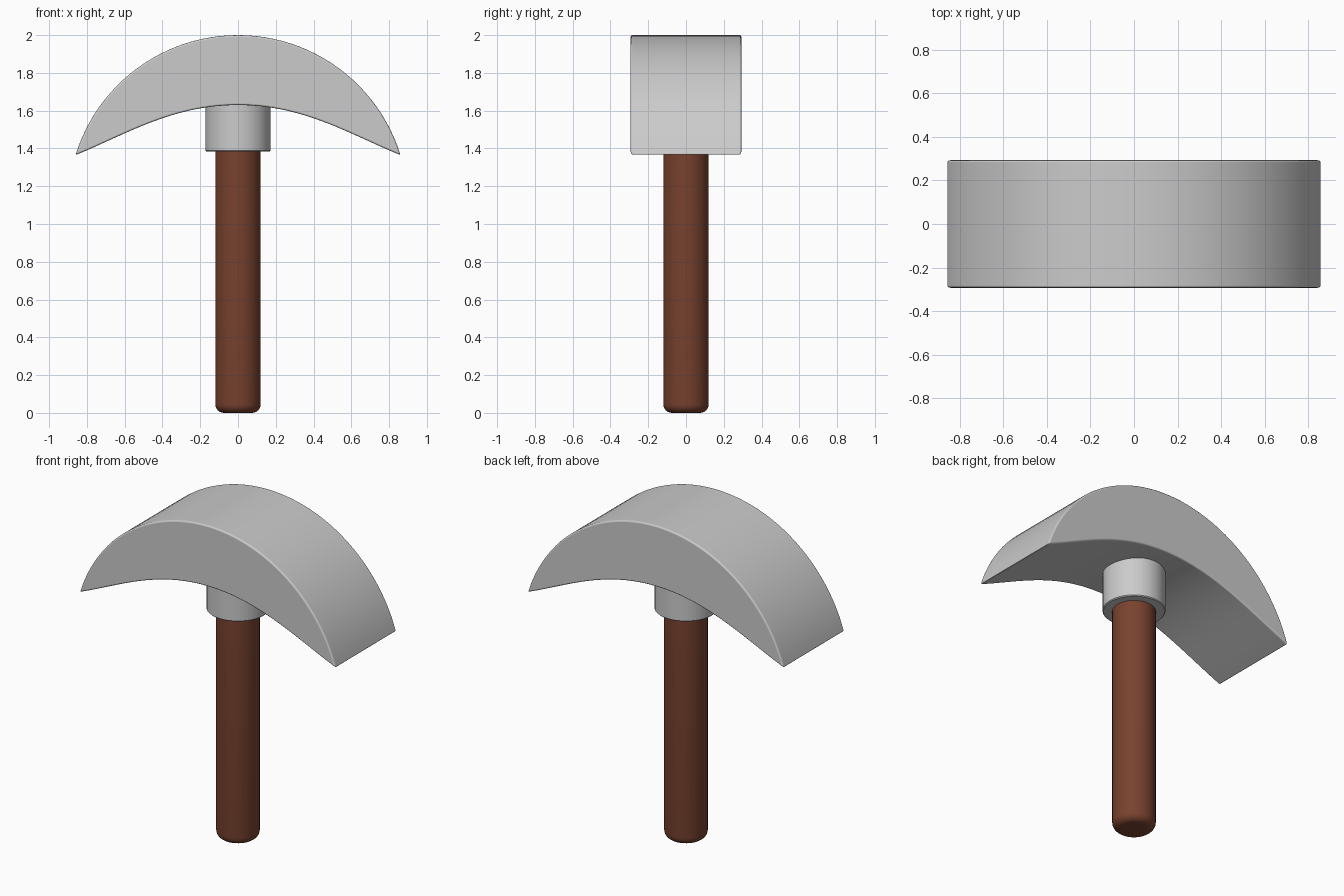
import bpy, bmesh
from math import sin, cos, pi, asin
from mathutils import Vector

if "Cube" in bpy.data.objects:
    bpy.data.objects.remove(bpy.data.objects["Cube"])


def finish(name, bm, angle=0.6):
    bmesh.ops.recalc_face_normals(bm, faces=bm.faces[:])
    mesh = bpy.data.meshes.new(name)
    bm.to_mesh(mesh)
    bm.free()
    ob = bpy.data.objects.new(name, mesh)
    bpy.context.collection.objects.link(ob)
    bpy.ops.object.select_all(action='DESELECT')
    ob.select_set(True)
    bpy.context.view_layer.objects.active = ob
    bpy.ops.object.shade_smooth_by_angle(angle=angle)
    return ob


def lathe(name, profile, sides=48):
    # Stack of (radius, z) rings with capped ends
    bm = bmesh.new()
    rings = [[bm.verts.new((r * cos(2 * pi * i / sides), r * sin(2 * pi * i / sides), z))
              for i in range(sides)] for r, z in profile]
    for a, b in zip(rings, rings[1:]):
        for i in range(sides):
            j = (i + 1) % sides
            bm.faces.new((a[i], a[j], b[j], b[i]))
    bm.faces.new(rings[0])
    bm.faces.new(rings[-1])
    return finish(name, bm)


# Crescent head: circular top edge, bezier underside, extruded along y
HALF_DEPTH, TIP_X, TIP_Z = 0.293, 0.86, 1.365
rise = 2.0 - TIP_Z
R = (TIP_X ** 2 + rise ** 2) / (2 * rise)
tip_angle = asin(TIP_X / R)
N = 24
top = [(R * sin(tip_angle * i / N), 2 - R + R * cos(tip_angle * i / N))
       for i in range(-N, N + 1)]
ctrl = [Vector(p) for p in ((0, 1.63), (0.35, 1.63), (0.6, 1.47), (TIP_X, TIP_Z))]


def under(t):
    s = 1 - t
    return (ctrl[0] * s ** 3 + ctrl[1] * 3 * s * s * t
            + ctrl[2] * 3 * s * t * t + ctrl[3] * t ** 3)


half = [under(i / 16) for i in range(16)]
bottom = [(p.x, p.y) for p in reversed(half)] + [(-p.x, p.y) for p in half[1:]]

bm = bmesh.new()
face = bm.faces.new([bm.verts.new((x, -HALF_DEPTH, z)) for x, z in top + bottom])
ext = bmesh.ops.extrude_face_region(bm, geom=[face], use_keep_orig=True)
bmesh.ops.translate(bm, vec=(0, 2 * HALF_DEPTH, 0),
                    verts=[g for g in ext['geom'] if isinstance(g, bmesh.types.BMVert)])
head = finish("pick_head", bm)
bevel = head.modifiers.new("soft_edges", 'BEVEL')
bevel.width = 0.01
bevel.segments = 3
bevel.limit_method = 'ANGLE'
bevel.angle_limit = 0.9
bevel.harden_normals = True

# Collar under the head
lathe("collar", [(0.168, 1.385), (0.173, 1.39), (0.173, 1.68)])

# Wooden handle with a rounded lower end
fillet = 0.045
curve = [(0.12 - fillet * (1 - sin(a)), fillet * (1 - cos(a)))
         for a in (pi / 2 * i / 6 for i in range(7))]
handle = lathe("handle", curve + [(0.12, 1.45)])
wood = bpy.data.materials.new("wood")
wood.diffuse_color = (0.19, 0.055, 0.028, 1)
wood.use_nodes = True
wood.node_tree.nodes["Principled BSDF"].inputs["Base Color"].default_value = wood.diffuse_color
handle.data.materials.append(wood)
